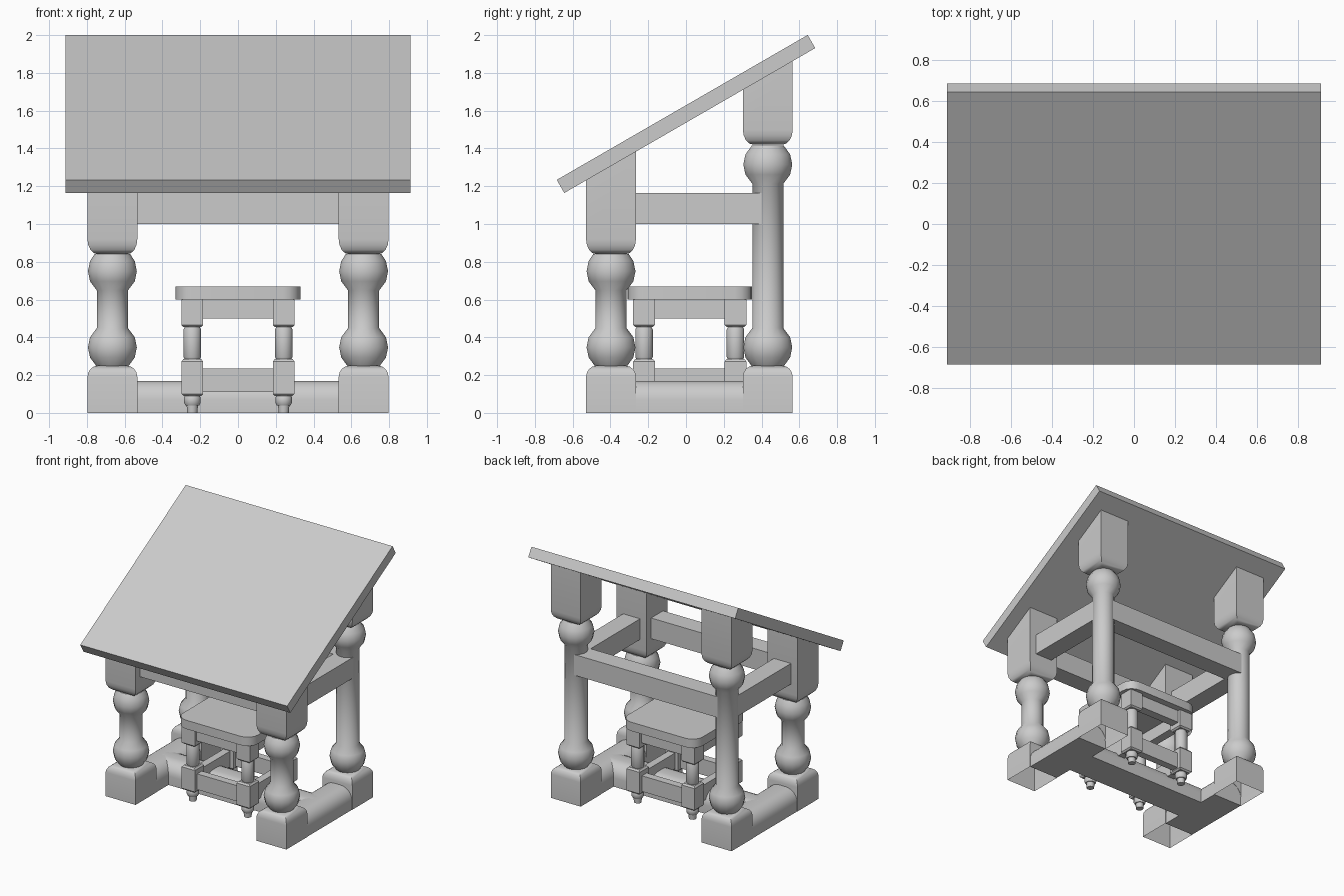
import bpy, bmesh, math
from mathutils import Matrix

if "Cube" in bpy.data.objects:
    bpy.data.objects.remove(bpy.data.objects["Cube"])

SLOPE = math.tan(math.radians(30))


def underside(y):
    return 1.54 + SLOPE * y


def finish(name, bm, smooth=True, angle=40):
    bmesh.ops.recalc_face_normals(bm, faces=bm.faces)
    me = bpy.data.meshes.new(name)
    bm.to_mesh(me)
    bm.free()
    ob = bpy.data.objects.new(name, me)
    bpy.context.collection.objects.link(ob)
    if smooth:
        bpy.ops.object.select_all(action='DESELECT')
        bpy.context.view_layer.objects.active = ob
        ob.select_set(True)
        bpy.ops.object.shade_smooth_by_angle(angle=math.radians(angle))
    return ob


def loft(name, profile, x, y, sides=16, slant=False, caps=(True, True), angle=40):
    """Stack of (half-width, z) rings; 4 sides gives a square block."""
    bm = bmesh.new()
    k = math.sqrt(2) if sides == 4 else 1
    rings = []
    for i, (r, z) in enumerate(profile):
        ring = []
        for s in range(sides):
            a = 2 * math.pi * (s + 0.5) / sides
            px, py = x + k * r * math.cos(a), y + k * r * math.sin(a)
            last = slant and i == len(profile) - 1
            ring.append(bm.verts.new((px, py, underside(py) if last else z)))
        rings.append(ring)
    for a, b in zip(rings, rings[1:]):
        for s in range(sides):
            t = (s + 1) % sides
            bm.faces.new((a[s], a[t], b[t], b[s]))
    if caps[0]:
        bm.faces.new(rings[0])
    if caps[1]:
        bm.faces.new(rings[-1])
    return finish(name, bm, angle=angle)


def box(name, x0, x1, y0, y1, z0, z1):
    bm = bmesh.new()
    m = Matrix.Translation(((x0 + x1) / 2, (y0 + y1) / 2, (z0 + z1) / 2)) @ \
        Matrix.Diagonal((x1 - x0, y1 - y0, z1 - z0, 1))
    bmesh.ops.create_cube(bm, size=1, matrix=m)
    return finish(name, bm, smooth=False)


def ball(z, low, high, r=0.132):
    """Arc of a turned ball from z+low to z+high."""
    a0, a1 = math.asin(low / r), math.asin(high / r)
    angles = [a0, math.radians(-24), 0, math.radians(24), a1]
    return [(r * math.cos(a), z + r * math.sin(a)) for a in angles]


def shoulder(z, h, w, inset, up):
    """Rounded end of a square block, ending at z."""
    pts = []
    for i in range(5):
        a = math.pi / 2 * i / 4
        pts.append((w - inset * (1 - math.cos(a)), z + up * h * (1 - math.sin(a))))
    return pts


def stretcher(name, half, length, x, y, height, radius, along_x):
    """Rail with a rounded top, open at the bottom."""
    pts = [(-half, 0)]
    for i in range(7):
        a = math.pi - math.pi / 2 * i / 6
        pts.append((-half + radius + radius * math.cos(a), height - radius + radius * math.sin(a)))
    pts += [(-u, v) for u, v in reversed(pts)]
    bm = bmesh.new()
    ends = []
    for t in (-length / 2, length / 2):
        ends.append([bm.verts.new((x + t, y + u, v) if along_x else (x + u, y + t, v)) for u, v in pts])
    for i in range(len(pts)):
        j = (i + 1) % len(pts)
        bm.faces.new((ends[0][i], ends[0][j], ends[1][j], ends[1][i]))
    return finish(name, bm)


# Sloped desk top
bm = bmesh.new()
bmesh.ops.create_cube(bm, size=1, matrix=Matrix.Translation((0, 0, 1.5825)) @
                      Matrix.Rotation(math.radians(30), 4, 'X') @ Matrix.Diagonal((1.824, 1.534, 0.08, 1)))
finish("desk_top", bm, smooth=False)

# Desk legs: foot block, turned shaft, head block cut to the slope
LX, FY, BY, W = 0.665, -0.397, 0.433, 0.132
for side, x in (("left", -LX), ("right", LX)):
    for end, y in (("front", FY), ("back", BY)):
        n = f"{end}_leg_{side}"
        foot = [(W, 0)] + [(r, z) for r, z in reversed(shoulder(0.25, 0.06, W, 0.055, -1))][::-1]
        foot = [(W, 0)] + sorted(set(foot[1:]), key=lambda p: p[1])
        # square shoulder rises from full width to the inset edge
        foot = [(W, 0)] + [(W - 0.055 * (1 - math.cos(a)), 0.19 + 0.06 * math.sin(a))
                           for a in (math.pi / 8 * i for i in range(5))]
        loft(n + "_foot", foot, x, y, sides=4, caps=(False, True))
        if end == "front":
            top_ball, head = ball(0.75, -0.102, 0.09), 0.84
        else:
            top_ball, head = ball(1.315, -0.102, 0.1), 1.42
        loft(n + "_shaft", ball(0.347, -0.1, 0.102) + top_ball, x, y, sides=16)
        neck = [(W - 0.055 * (1 - math.cos(a)), head + 0.08 * (1 - math.sin(a)))
                for a in (math.pi / 8 * i for i in range(4, -1, -1))]
        loft(n + "_head", neck + [(W, 0)], x, y, sides=4, slant=True)
    # Side rails and low stretchers
    stretcher(f"side_stretcher_{side}", 0.13, BY - FY - 0.26, x, (FY + BY) / 2, 0.17, 0.1, False)
    box(f"side_rail_{side}", x - 0.075, x + 0.075, FY + W, BY, 1.0, 1.165)

# Cross stretcher and cross rails
stretcher("cross_stretcher", 0.13, 2 * LX, 0, (FY + BY) / 2, 0.17, 0.1, True)
for n, y in (("front_rail", FY), ("back_rail", BY)):
    box(n, -LX, LX, y - 0.075, y + 0.075, 1.0, 1.165)

# Stool seat with rounded corners
SY, SO = 0.02, 0.242
bm = bmesh.new()
bmesh.ops.create_cube(bm, size=1, matrix=Matrix.Translation((0, SY, 0.635)) @ Matrix.Diagonal((0.66, 0.66, 0.07, 1)))
upright = [e for e in bm.edges if abs(e.verts[0].co.z - e.verts[1].co.z) > 0.01]
bmesh.ops.bevel(bm, geom=upright, offset=0.09, segments=4, profile=0.5, affect='EDGES')
finish("stool_seat", bm)

# Stool legs
for i, (sx, sy) in enumerate(((-1, -1), (1, -1), (1, 1), (-1, 1))):
    x, y, n = sx * SO, SY + sy * SO, f"stool_leg_{i + 1}"
    loft(n + "_head", [(0.047, 0.455), (0.058, 0.466), (0.058, 0.6)], x, y, sides=4, angle=30)
    loft(n + "_spindle", [(0.04, 0.28), (0.048, 0.296), (0.048, 0.442), (0.04, 0.457)], x, y, sides=12)
    loft(n + "_block", [(0.047, 0.09), (0.058, 0.101), (0.058, 0.272), (0.047, 0.285)], x, y, sides=4, angle=30)
    loft(n + "_foot", [(0.028, 0), (0.031, 0.04), (0.038, 0.04), (0.046, 0.055), (0.046, 0.08), (0.04, 0.092)],
         x, y, sides=12)

# Stool rails
for s in (-1, 1):
    for n, z0, z1, t in (("upper", 0.5, 0.6, 0.035), ("lower", 0.11, 0.235, 0.03)):
        box(f"stool_{n}_cross_rail", -SO, SO, SY + s * SO - t, SY + s * SO + t, z0, z1)
        box(f"stool_{n}_side_rail", s * SO - t, s * SO + t, SY - SO, SY + SO, z0, z1)
